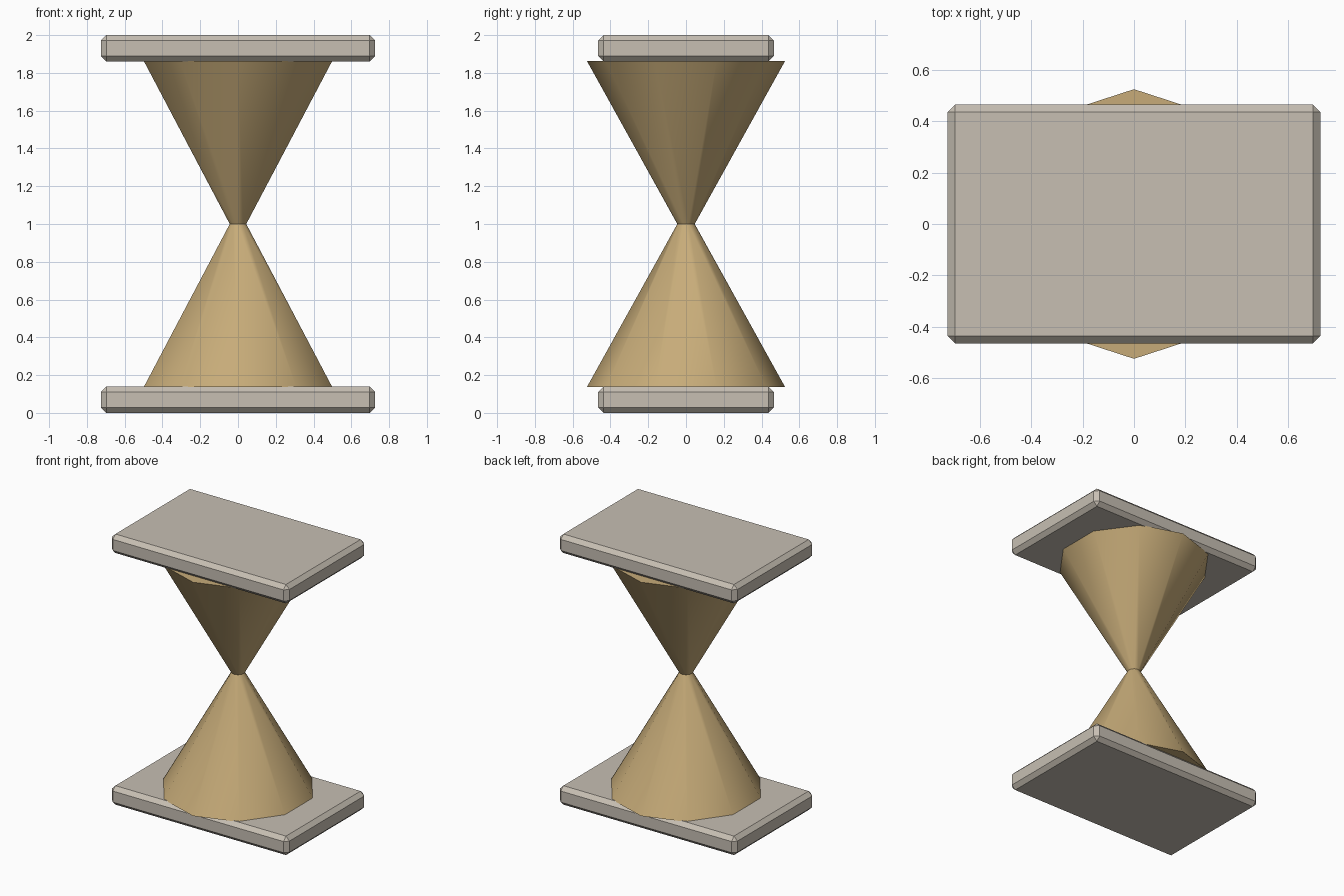
import bpy
import math

if "Cube" in bpy.data.objects:
    bpy.data.objects.remove(bpy.data.objects["Cube"])


def make_material(name, color):
    mat = bpy.data.materials.new(name)
    mat.diffuse_color = (*color, 1.0)
    mat.use_nodes = True
    mat.node_tree.nodes["Principled BSDF"].inputs["Base Color"].default_value = mat.diffuse_color
    return mat


STONE = make_material("pale stone", (0.57, 0.52, 0.45))
SAND = make_material("sand tan", (0.57, 0.41, 0.19))

HEIGHT = 2.0
PLATE = (1.453, 0.93, 0.14)
CHAMFER = 0.029
CONE_BASE_Z = 0.136
RIM, NECK = 0.525, 0.046


def add_plate(name, z):
    """Rectangular slab with chamfered edges, centred at height z."""
    bpy.ops.mesh.primitive_cube_add(size=1, location=(0, 0, z))
    ob = bpy.context.object
    ob.name = name
    ob.scale = PLATE
    bpy.ops.object.transform_apply(location=False, rotation=False, scale=True)
    bevel = ob.modifiers.new("chamfer", "BEVEL")
    bevel.width = CHAMFER
    bevel.segments = 1
    ob.data.materials.append(STONE)


def add_cone(name, z, r_bottom, r_top):
    """Ten-sided truncated cone with soft sides and crisp rims."""
    bpy.ops.mesh.primitive_cone_add(
        vertices=10, radius1=r_bottom, radius2=r_top,
        depth=HEIGHT / 2 - CONE_BASE_Z, location=(0, 0, z))
    ob = bpy.context.object
    ob.name = name
    ob.data.materials.append(SAND)
    bpy.ops.object.shade_smooth_by_angle(angle=math.radians(40))


# End plates
add_plate("bottom_plate", PLATE[2] / 2)
add_plate("top_plate", HEIGHT - PLATE[2] / 2)

# Two cones meeting at the narrow neck
cone_mid = (CONE_BASE_Z + HEIGHT / 2) / 2
add_cone("lower_cone", cone_mid, RIM, NECK)
add_cone("upper_cone", HEIGHT - cone_mid, NECK, RIM)
